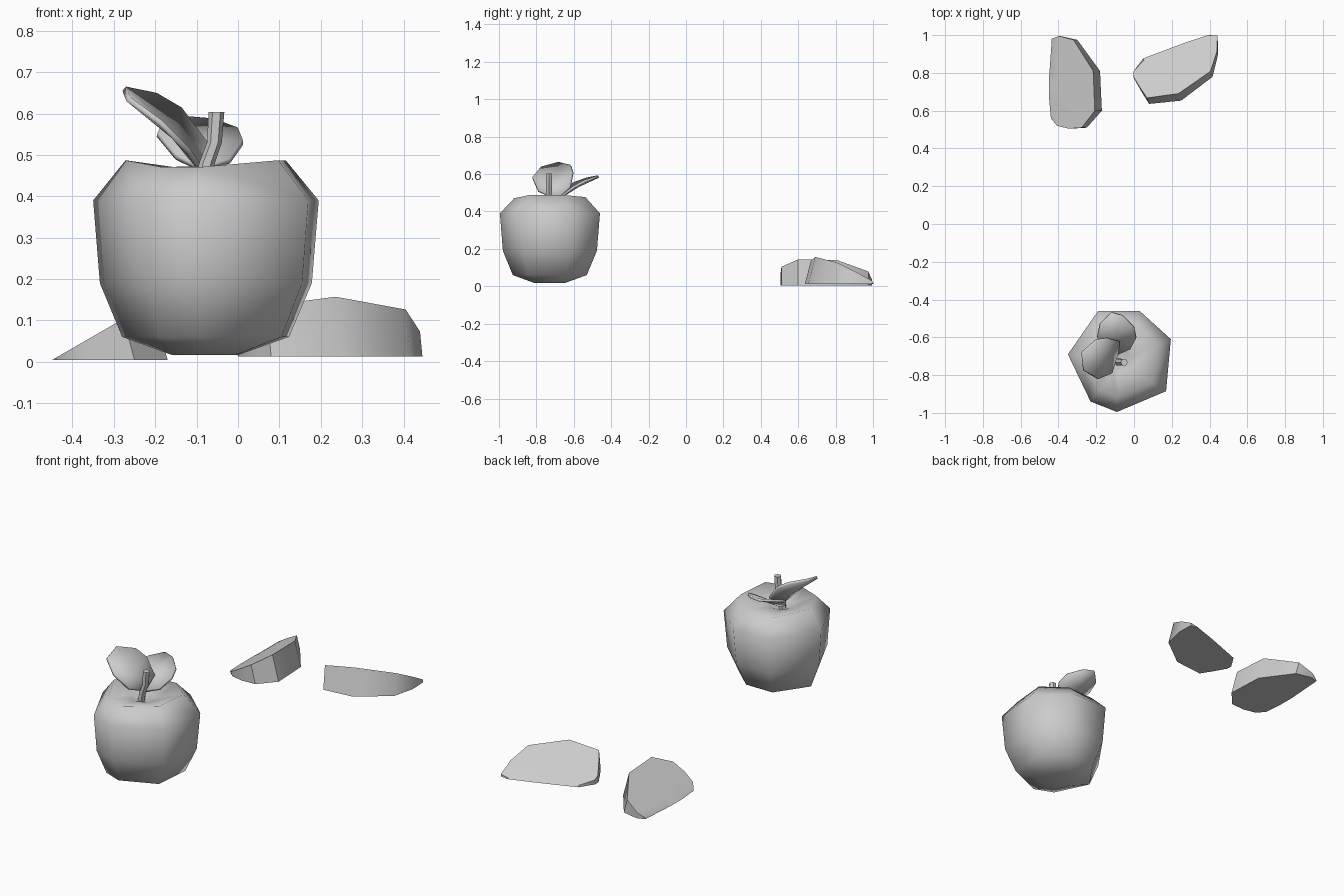
import bpy, bmesh, math
from mathutils import Vector

if "Cube" in bpy.data.objects:
    bpy.data.objects.remove(bpy.data.objects["Cube"])


def finish(name, bm, angle):
    bmesh.ops.recalc_face_normals(bm, faces=bm.faces)
    me = bpy.data.meshes.new(name)
    bm.to_mesh(me)
    bm.free()
    ob = bpy.data.objects.new(name, me)
    bpy.context.collection.objects.link(ob)
    bpy.ops.object.select_all(action='DESELECT')
    ob.select_set(True)
    bpy.context.view_layer.objects.active = ob
    bpy.ops.object.shade_smooth_by_angle(angle=math.radians(angle))
    return ob


def bridge(bm, a, b):
    n = len(a)
    for i in range(n):
        bm.faces.new((a[i], a[(i + 1) % n], b[(i + 1) % n], b[i]))


def fan(bm, ring, co):
    c = bm.verts.new(co)
    for i in range(len(ring)):
        bm.faces.new((ring[i], ring[(i + 1) % len(ring)], c))


# Whole apple: uneven seven-sided outline, scaled at each height
cx, cy = -0.08, -0.73
outline = [(-0.35, -0.69), (-0.19, -0.46), (0.03, -0.46), (0.195, -0.61),
           (0.17, -0.885), (-0.09, -0.995), (-0.23, -0.94)]
rim_drop = [0, 0.016, 0.01, 0, 0, 0.016, 0.016]
levels = [(0.30, 0.017, 0), (0.74, 0.06, 0), (0.94, 0.19, 0), (1.0, 0.39, 0),
          (0.71, 0.487, 1), (0.22, 0.45, 0)]
bm = bmesh.new()
rings = []
for s, z, drop in levels:
    rings.append([bm.verts.new((cx + (x - cx) * s, cy + (y - cy) * s, z - drop * d))
                  for (x, y), d in zip(outline, rim_drop)])
for a, b in zip(rings, rings[1:]):
    bridge(bm, a, b)
fan(bm, rings[0], (cx, cy, 0.025))
fan(bm, rings[-1], (cx, cy, 0.425))
finish("apple_body", bm, 75)

# Stem: bent six-sided tube
bm = bmesh.new()
rings = []
for x, y, z, r in [(-0.085, -0.73, 0.43, 0.02), (-0.075, -0.732, 0.48, 0.019),
                   (-0.057, -0.732, 0.53, 0.018), (-0.052, -0.732, 0.604, 0.019)]:
    rings.append([bm.verts.new((x + r * math.cos(i * math.pi / 3),
                                y + r * math.sin(i * math.pi / 3), z)) for i in range(6)])
for a, b in zip(rings, rings[1:]):
    bridge(bm, a, b)
bm.faces.new(rings[0])
bm.faces.new(rings[-1])
finish("apple_stem", bm, 50)


# Leaves: cupped outlines given thickness
def leaf(name, edge, centre):
    bm = bmesh.new()
    fan(bm, [bm.verts.new(p) for p in edge], centre)
    ob = finish(name, bm, 60)
    mod = ob.modifiers.new("thickness", 'SOLIDIFY')
    mod.thickness = 0.014
    mod.offset = 0


leaf("leaf_left", [(-0.275, -0.68, 0.66), (-0.20, -0.615, 0.645), (-0.14, -0.605, 0.61),
                   (-0.08, -0.62, 0.53), (-0.09, -0.69, 0.465), (-0.12, -0.79, 0.51),
                   (-0.19, -0.82, 0.58), (-0.265, -0.775, 0.635)], (-0.155, -0.71, 0.545))
leaf("leaf_back", [(-0.12, -0.468, 0.587), (-0.06, -0.485, 0.582), (0.0, -0.545, 0.56),
                   (0.012, -0.60, 0.53), (-0.02, -0.66, 0.485), (-0.09, -0.69, 0.465),
                   (-0.15, -0.66, 0.495), (-0.195, -0.60, 0.55), (-0.18, -0.53, 0.575)],
     (-0.1, -0.58, 0.535))


# Slices: (along core, outward) profile swept through a wedge, seed notch in the upper cut
def wedge(name, origin, heading, side, skin, core, angle):
    u = Vector((math.cos(heading), math.sin(heading), 0))
    v = Vector((u.y, -u.x, 0)) * side
    o = Vector(origin)
    c, s = math.cos(angle), math.sin(angle)
    bm = bmesh.new()
    low, high = [], []
    for a, r, notch in [(a, r, 0) for a, r in skin] + core:
        low.append(bm.verts.new(o + u * a + v * r))
        t = max(r, 0.012) + notch
        high.append(bm.verts.new(o + u * a + v * t * c + Vector((0, 0, t * s))))
    bridge(bm, low, high)
    bm.faces.new(low)
    bm.faces.new(high)
    finish(name, bm, 40)


wedge("slice_left", (-0.45, 0.56, 0.004), math.pi / 2, 1,
      [(0.0, 0.01), (-0.04, 0.05), (-0.055, 0.12), (-0.05, 0.20), (0.04, 0.28), (0.25, 0.27),
       (0.415, 0.15), (0.435, 0.06), (0.42, 0.015)],
      [(0.25, 0.003, 0), (0.21, 0.0, 0.04), (0.15, 0.0, 0.04), (0.11, 0.0, 0)],
      math.radians(30))
wedge("slice_right", (0.03, 0.87, 0.013), math.atan2(0.35, 0.936), 1,
      [(0.02, 0.0), (-0.053, 0.055), (-0.063, 0.083), (-0.05, 0.163), (-0.035, 0.237),
       (0.13, 0.28), (0.33, 0.22), (0.40, 0.117), (0.43, 0.028), (0.39, 0.005)],
      [(0.25, 0.0, 0), (0.22, 0.0, 0.05), (0.16, 0.0, 0.05), (0.13, 0.0, 0)],
      math.radians(31))
